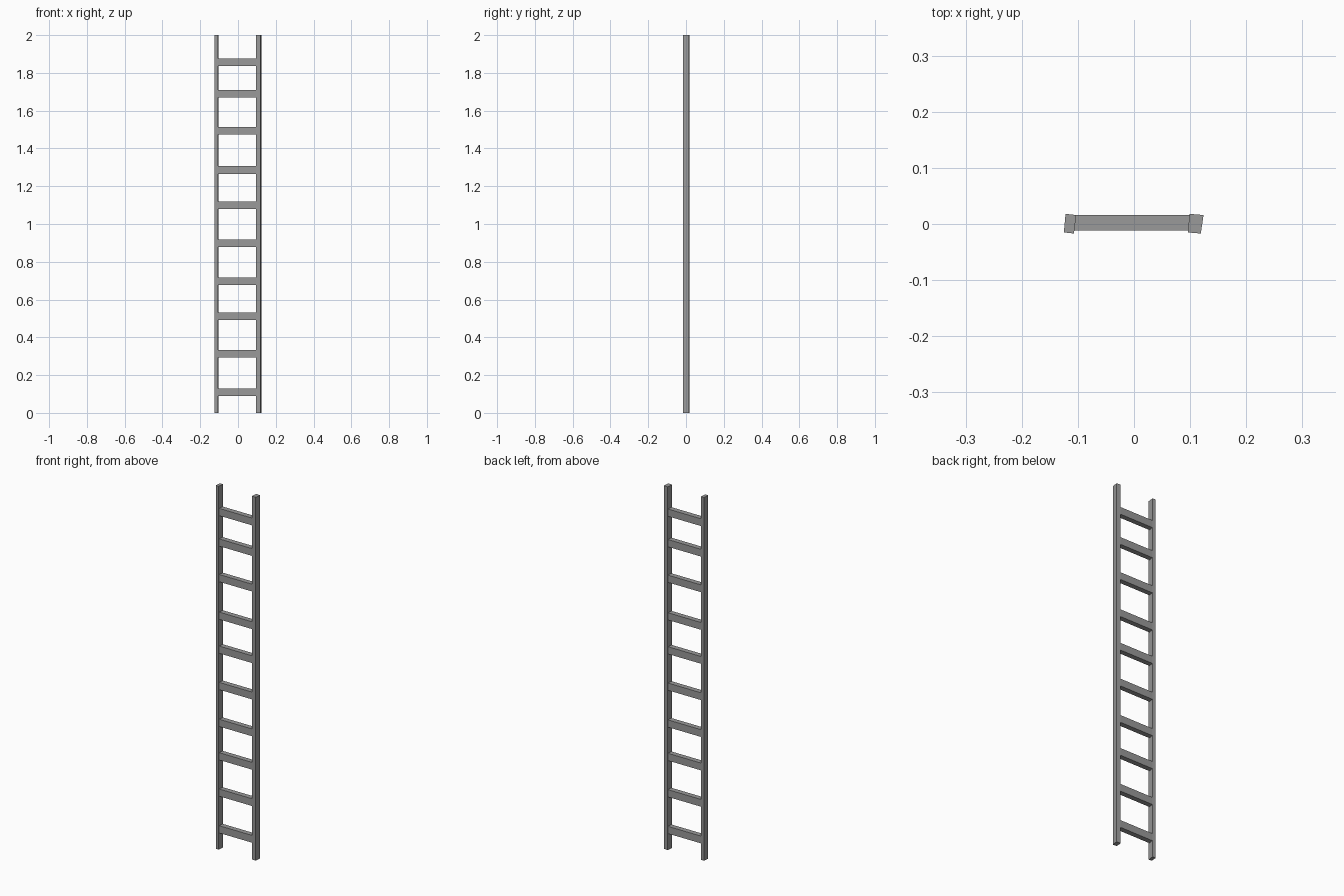
import bpy
import bmesh

cube = bpy.data.objects.get("Cube")
if cube:
    bpy.data.objects.remove(cube, do_unlink=True)

# Single grey metal colour
grey = bpy.data.materials.new("grey")
grey.use_nodes = True
colour = (0.32, 0.32, 0.32, 1)
grey.diffuse_color = colour
grey.node_tree.nodes["Principled BSDF"].inputs["Base Color"].default_value = colour


def prism(name, outline, place, depth):
    """Extrude a closed outline along a vector."""
    bm = bmesh.new()
    face = bm.faces.new([bm.verts.new(place(a, b)) for a, b in outline])
    moved = bmesh.ops.extrude_face_region(bm, geom=[face])["geom"]
    bmesh.ops.translate(bm, vec=depth,
                        verts=[v for v in moved if isinstance(v, bmesh.types.BMVert)])
    bmesh.ops.recalc_face_normals(bm, faces=bm.faces)
    mesh = bpy.data.meshes.new(name)
    bm.to_mesh(mesh)
    bm.free()
    mesh.materials.append(grey)
    obj = bpy.data.objects.new(name, mesh)
    bpy.context.collection.objects.link(obj)
    return obj


# Upright rails, slightly skewed in plan
rails = {
    "right_rail": [(-0.125, -0.015), (-0.107, -0.017), (-0.103, 0.016), (-0.122, 0.018)],
    "left_rail": [(0.096, -0.015), (0.119, -0.017), (0.124, 0.016), (0.099, 0.018)],
}
for name, outline in rails.items():
    prism(name, outline, lambda x, y: (x, y, 0), (0, 0, 2))

# Flat rungs, unevenly spaced
heights = [0.11, 0.312, 0.512, 0.696, 0.899, 1.099, 1.286, 1.493, 1.689, 1.857]
section = [(-0.012, -0.02), (0.016, -0.02), (0.016, 0.02), (-0.012, 0.02)]
for i, z in enumerate(heights):
    prism(f"rung_{i + 1}", section, lambda y, h: (-0.11, y, z + h), (0.215, 0, 0))
